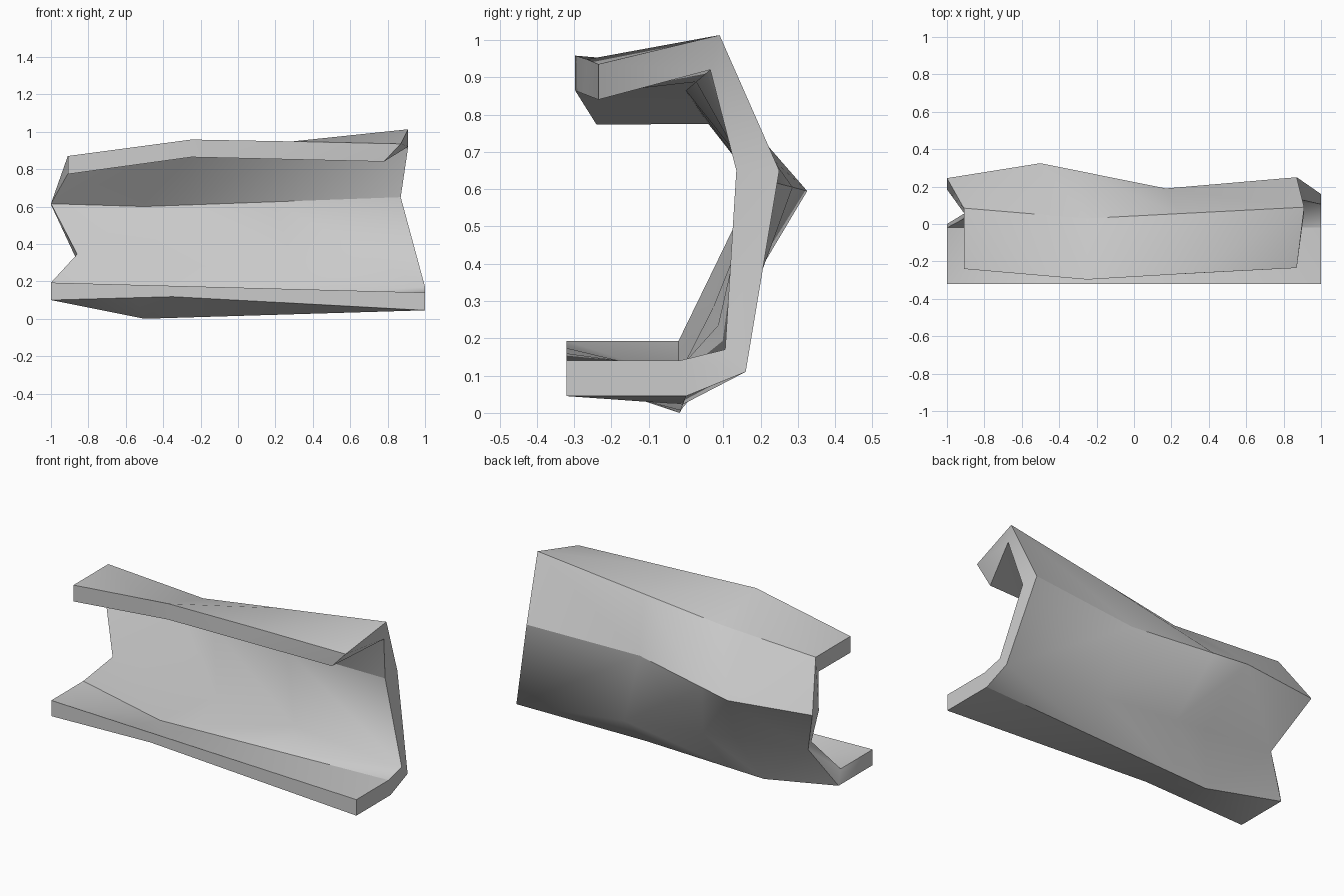
import bpy
import bmesh
from mathutils import Vector

cube = bpy.data.objects.get("Cube")
if cube:
    bpy.data.objects.remove(cube, do_unlink=True)

# Positions along the channel shared by all rails
STATIONS = (0, 0.25, 0.36, 0.63, 1)
LAST = len(STATIONS) - 1
AXIS = Vector((0, -0.1, 0.5))

# Rails as station index -> point: (outer rail, inner rail)
upper_lip = ({0: (-0.91, -0.24, 0.87), 2: (-0.25, -0.297, 0.958), 3: (0.29, -0.265, 0.948), 4: (0.87, -0.235, 0.935)},
             {0: (-0.91, -0.24, 0.773), 2: (-0.25, -0.297, 0.864), 4: (0.78, -0.235, 0.84)})
ridge = ({0: (-0.91, 0.085, 0.87), 2: (-0.25, 0.03, 0.865), 4: (0.91, 0.09, 1.013)},
         {0: (-0.91, 0.06, 0.775), 2: (-0.25, 0, 0.864), 4: (0.91, 0.065, 0.92)})
spine = ({0: (-1, 0.245, 0.61), 1: (-0.5, 0.325, 0.595), 3: (0.17, 0.19, 0.63), 4: (0.87, 0.25, 0.65)},
         {0: (-1, 0.185, 0.615), 1: (-0.5, 0.215, 0.6), 4: (0.87, 0.135, 0.65)})
heel = ({0: (-0.86, 0.085, 0.31), 4: (1, 0.16, 0.11)},
        {0: (-0.86, 0.054, 0.345), 4: (1, 0.105, 0.17)})
corner = ({0: (-1, 0, 0.1), 1: (-0.5, -0.017, 0), 4: (1, 0, 0.045)},
          {0: (-1, -0.02, 0.193), 1: (-0.5, -0.02, 0.095), 4: (1, -0.018, 0.14)})
lower_lip = ({0: (-1, -0.32, 0.1), 2: (-0.35, -0.32, 0.118), 4: (1, -0.32, 0.045)},
             {0: (-1, -0.32, 0.193), 4: (1, -0.32, 0.14)})
rails = [upper_lip, ridge, spine, heel, corner, lower_lip]


def fill_stations(keys):
    """Interpolate a rail at every station."""
    points = []
    for i, t in enumerate(STATIONS):
        a = max(k for k in keys if k <= i)
        b = min(k for k in keys if k >= i)
        span = STATIONS[b] - STATIONS[a]
        f = (t - STATIONS[a]) / span if span else 0
        points.append(Vector(keys[a]).lerp(Vector(keys[b]), f))
    return points


def reach(v, w):
    """Distance of an edge's middle from the channel axis."""
    return ((v.co + w.co) / 2 - AXIS).yz.length


# Closed cross-section loop: outer rails down, inner rails back up
loop = [pair[0] for pair in rails] + [pair[1] for pair in reversed(rails)]
bm = bmesh.new()
grid = [[bm.verts.new(p) for p in fill_stations(keys)] for keys in loop]
count = len(grid)

# Walls, folded along the diagonal that bulges away from the axis
for r in range(count):
    a, b = grid[r], grid[(r + 1) % count]
    for i in range(LAST):
        p, q, s, t = a[i], a[i + 1], b[i + 1], b[i]
        if reach(p, s) > reach(q, t):
            bm.faces.new((p, q, s))
            bm.faces.new((p, s, t))
        else:
            bm.faces.new((p, q, t))
            bm.faces.new((q, s, t))

# End caps
for i in (0, LAST):
    for r in range(len(rails) - 1):
        s = count - 1 - r
        bm.faces.new((grid[r][i], grid[r + 1][i], grid[s - 1][i], grid[s][i]))
bmesh.ops.recalc_face_normals(bm, faces=bm.faces)

# Smooth shading with hard rails and ends, leaving the heel bend soft
for face in bm.faces:
    face.smooth = True
for r, row in enumerate(grid):
    following = grid[(r + 1) % count]
    for i in (0, LAST):
        bm.edges.get((row[i], following[i])).smooth = False
    if loop[r] not in heel:
        for i in range(LAST):
            bm.edges.get((row[i], row[i + 1])).smooth = False

mesh = bpy.data.meshes.new("bent_channel")
bm.to_mesh(mesh)
bm.free()

grey = bpy.data.materials.new("plain_grey")
grey.use_nodes = True
grey.diffuse_color = (0.6, 0.6, 0.6, 1)
grey.node_tree.nodes["Principled BSDF"].inputs["Base Color"].default_value = grey.diffuse_color
mesh.materials.append(grey)
channel = bpy.data.objects.new("bent_channel", mesh)
bpy.context.collection.objects.link(channel)
